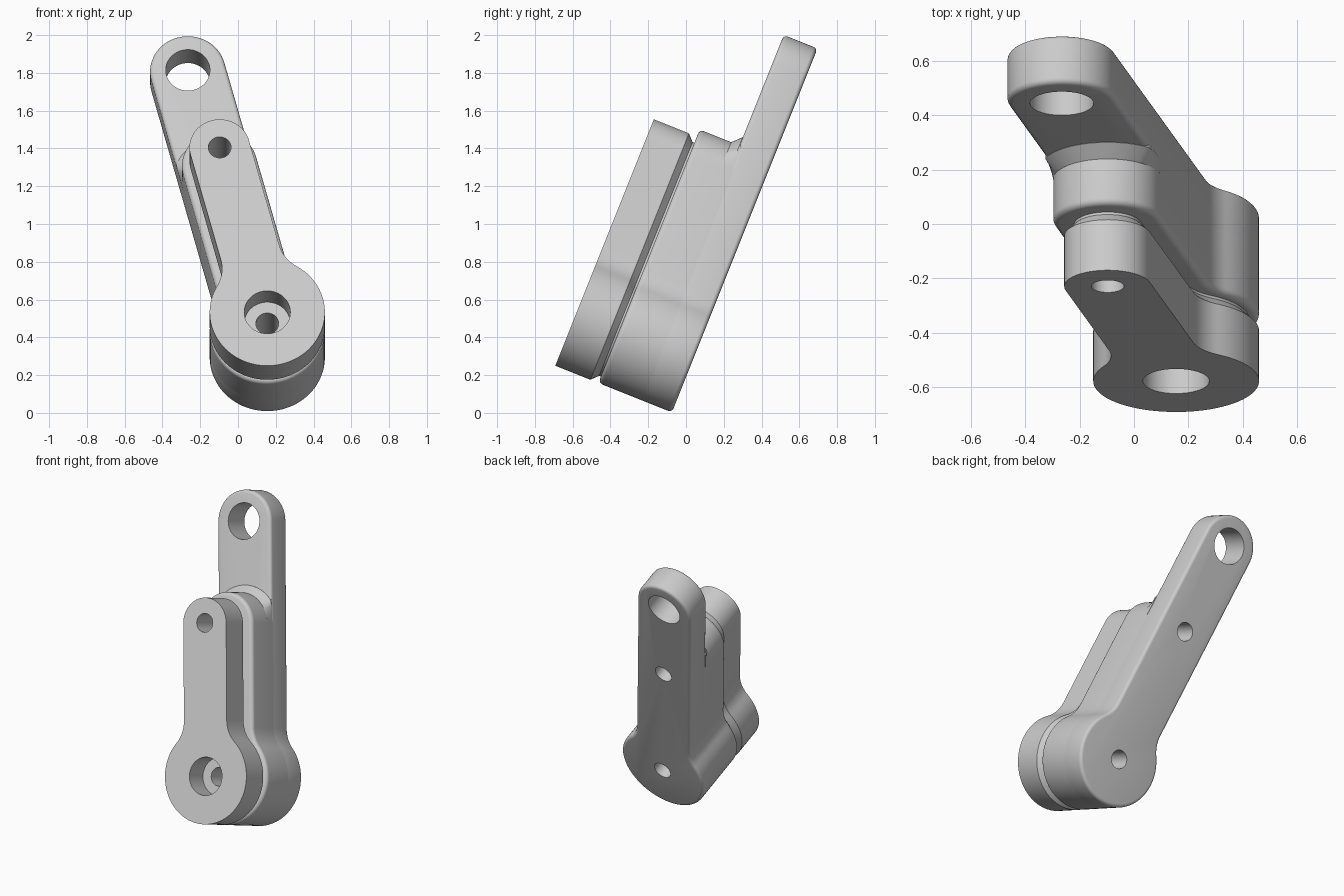
import bpy, bmesh, math
from mathutils import Matrix

old = bpy.data.objects.get("Cube")
if old:
    bpy.data.objects.remove(old, do_unlink=True)

grey = bpy.data.materials.new("light grey")
grey.use_nodes = True
COLOUR = (0.6, 0.6, 0.6, 1)
grey.diffuse_color = COLOUR
grey.node_tree.nodes["Principled BSDF"].inputs["Base Color"].default_value = COLOUR

# Levers are built flat (hub at origin, arm along y, front up), then tilted
PLACE = (Matrix.Translation((0.155, 0.104, 0.26))
         @ Matrix.Rotation(math.radians(68.2), 4, "X")
         @ Matrix.Rotation(math.radians(15), 4, "Z"))
HUB, BLEND = 0.305, 0.2
SHORT, LONG = 0.973, 1.625


def arc(cx, cy, r, start, end, n):
    steps = [start + (end - start) * i / n for i in range(n + 1)]
    return [(cx + r * math.cos(a), cy + r * math.sin(a)) for a in steps]


def lever_outline(length, half_width, inset):
    """Round hub blended by concave arcs into a straight round-ended arm."""
    w, r, b = half_width - inset, HUB - inset, BLEND + inset
    rise = math.sqrt((r + b) ** 2 - (w + b) ** 2)
    phi = math.atan2(rise, w + b)
    right = arc(0, 0, r, -math.pi / 2, phi, 28)
    right += arc(w + b, rise, b, phi + math.pi, math.pi, 10)[1:]
    right += arc(0, length, w, 0, math.pi / 2, 16)
    return right + [(-x, y) for x, y in right[-2:0:-1]]


def flare_outline(r, half_width):
    """Half disc around the short arm's tip, trimmed to the arm's sides."""
    pts = arc(0, SHORT, r, 0, math.pi, 48)
    return [(max(-half_width, min(half_width, x)), y) for x, y in pts]


def loft(name, layers):
    """Skin a stack of (height, outline) layers and cap both ends."""
    bm = bmesh.new()
    rings = [[bm.verts.new((x, y, z)) for x, y in pts] for z, pts in layers]
    n = len(rings[0])
    for low, high in zip(rings, rings[1:]):
        for i in range(n):
            j = (i + 1) % n
            bm.faces.new((low[i], low[j], high[j], high[i]))
    bm.faces.new(rings[0][::-1])
    bm.faces.new(rings[-1])
    mesh = bpy.data.meshes.new(name)
    bm.to_mesh(mesh)
    bm.free()
    mesh.materials.append(grey)
    obj = bpy.data.objects.new(name, mesh)
    bpy.context.collection.objects.link(obj)
    obj.matrix_world = PLACE
    return obj


def lever(name, length, half_width, steps):
    return loft(name, [(z, lever_outline(length, half_width, d)) for z, d in steps])


def rounded(edge, radius, up):
    """Steps of an edge rounding that ends at (up) or starts from a flat face."""
    steps = []
    for i in range(6):
        a = math.pi / 2 * i / 5
        steps.append((edge - up * radius * (1 - math.sin(a)), radius * (1 - math.cos(a))))
    return steps if up > 0 else steps[::-1]


def drill(obj, holes):
    """Cut round holes given as (distance along arm, radius, bottom, top)."""
    for along, r, bottom, top in holes:
        cutter = loft("hole_cutter", [(z, arc(0, along, r, 0, math.tau, 48)[:-1])
                                      for z in (bottom, top)])
        cutter.hide_render = True
        mod = obj.modifiers.new("hole", "BOOLEAN")
        mod.operation, mod.solver, mod.object = "DIFFERENCE", "EXACT", cutter
        bpy.context.view_layer.objects.active = obj
        bpy.ops.object.modifier_apply(modifier=mod.name)
        bpy.data.objects.remove(cutter, do_unlink=True)


def smooth(obj):
    bpy.ops.object.select_all(action="DESELECT")
    obj.select_set(True)
    bpy.context.view_layer.objects.active = obj
    bpy.ops.object.shade_smooth_by_angle(angle=math.radians(30))


hub_bore = (0, 0.06, -1, 2)
tip_bore = (SHORT, 0.06, -1, 2)

# Long rear arm with rounded edges
rear_arm = lever("rear_arm", LONG, 0.2, rounded(0.07, 0.022, -1) + rounded(0.262, 0.022, 1))
drill(rear_arm, [hub_bore, tip_bore, (LONG, 0.117, -1, 2)])

# Thick middle body on the lower part of the rear arm
middle_body = lever("middle_body", SHORT, 0.2, [(0.235, 0)] + rounded(0.49, 0.025, 1))
drill(middle_body, [hub_bore, tip_bore])

# Sloped foot where the middle body's tip meets the rear arm
tip_flare = loft("tip_flare", [(z, flare_outline(r, 0.2))
                               for z, r in ((0.25, 0.247), (0.263, 0.247), (0.31, 0.2))])
drill(tip_flare, [tip_bore])

# Front plate with a bevelled back edge standing on a thin spacer
front_plate = lever("front_plate", SHORT, 0.16,
                    [(0.486, 0.036), (0.5, 0.036), (0.535, 0), (0.735, 0)])
drill(front_plate, [hub_bore, tip_bore, (0, 0.122, 0.574, 2)])

for part in (rear_arm, middle_body, tip_flare, front_plate):
    smooth(part)
